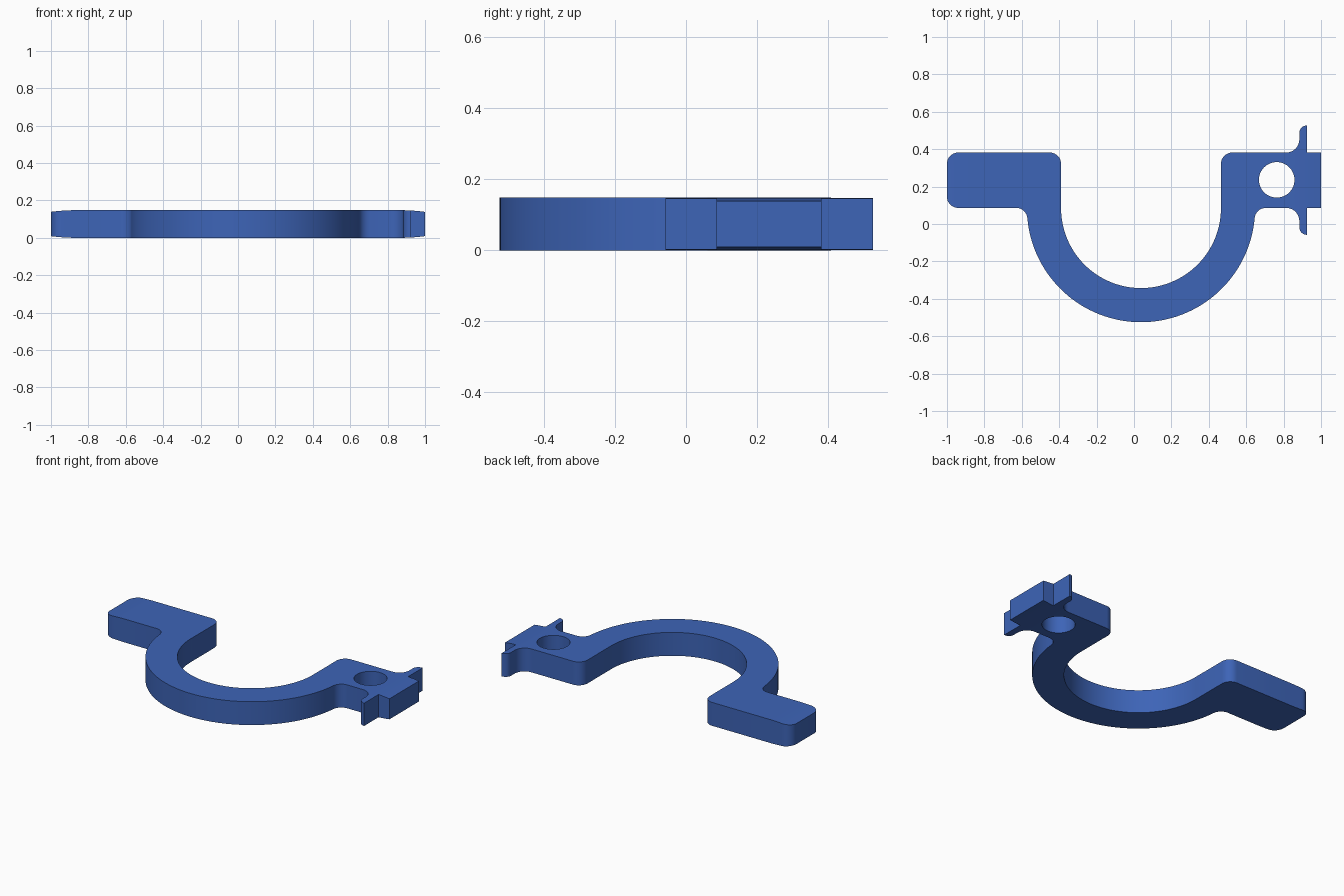
import bpy, bmesh, math
from mathutils import Vector
from mathutils.geometry import delaunay_2d_cdt

if "Cube" in bpy.data.objects:
    bpy.data.objects.remove(bpy.data.objects["Cube"])

HEIGHT = 0.148
CX, CY, R_IN, R_OUT = 0.0375, 0.085, 0.4275, 0.61   # half ring
Y0, Y1 = 0.086, 0.382                               # arm edges
FIN = 0.924                                         # flat side of the fins
HOLE = Vector((0.763, 0.236))
HOLE_R = 0.095


def arc(cx, cy, r, a0, a1, n=8):
    return [(cx + r * math.cos(math.radians(a0 + (a1 - a0) * i / n)),
             cy + r * math.sin(math.radians(a0 + (a1 - a0) * i / n)))
            for i in range(n + 1)]


# Fillets joining the ring's outside to the lower edges of the arms
f = 0.06
dy = CY - (Y0 - f)
tilt = math.degrees(math.asin(dy / (R_OUT + f)))
dx = math.sqrt((R_OUT + f) ** 2 - dy ** 2)

outline = (
    arc(-0.94, Y0 + f, f, 180, 270)                         # left arm lower corner
    + arc(CX - dx, Y0 - f, f, 90, tilt)                     # left fillet
    + arc(CX, CY, R_OUT, 180 + tilt, 360 - tilt, 64)[1:-1]  # outer ring
    + arc(CX + dx, Y0 - f, f, 180 - tilt, 90)               # right fillet
    + arc(FIN - 0.11, Y0 - 0.07, 0.07, 90, 0)               # lower fin
    + arc(FIN, -0.018, 0.04, 180, 270)
    + [(FIN, Y0), (1, Y0), (1, Y1), (FIN, Y1)]              # square end tab
    + arc(FIN, 0.487, 0.04, 90, 180)                        # upper fin
    + arc(FIN - 0.11, Y1 + 0.07, 0.07, 0, -90)
    + arc(0.525, Y1 - f, f, 90, 180)                        # right arm inner corner
    + arc(CX, CY, R_IN, 0, -180, 64)                        # inner ring
    + arc(-0.45, Y1 - f, f, 0, 90)                          # left arm inner corner
    + arc(-0.94, Y1 - f, f, 90, 180)                        # left arm upper corner
)
hole = arc(HOLE.x, HOLE.y, HOLE_R, 0, 360, 48)[:-1]

# Triangulate inside the outline, leaving out the bolt hole
n, m = len(outline), len(hole)
edges = [(i, (i + 1) % n) for i in range(n)] + [(n + i, n + (i + 1) % m) for i in range(m)]
points, _, tris, *_ = delaunay_2d_cdt([Vector(p) for p in outline + hole], edges, [], 1, 1e-6)

bm = bmesh.new()
verts = [bm.verts.new((p.x, p.y, 0)) for p in points]
for tri in tris:
    middle = sum((points[i] for i in tri), Vector((0, 0))) / len(tri)
    if (middle - HOLE).length > HOLE_R * 0.999:
        bm.faces.new([verts[i] for i in tri])

# Raise the flat shape to its full thickness
res = bmesh.ops.extrude_face_region(bm, geom=bm.faces[:])
bmesh.ops.translate(bm, vec=(0, 0, HEIGHT),
                    verts=[v for v in res["geom"] if isinstance(v, bmesh.types.BMVert)])

# Slightly thin both ends of the arms in a gentle curve
for x in (0.86, 0.89, 0.92, 0.945, 0.97):
    for s in (-1, 1):
        bmesh.ops.bisect_plane(bm, geom=bm.verts[:] + bm.edges[:] + bm.faces[:], dist=1e-5,
                               plane_co=Vector((s * x, 0, 0)), plane_no=Vector((1, 0, 0)))
for v in bm.verts:
    t = max(0, abs(v.co.x) - 0.86) / 0.14
    v.co.z += (0.009 if v.co.z < HEIGHT / 2 else -0.009) * t * t
bmesh.ops.recalc_face_normals(bm, faces=bm.faces[:])

mesh = bpy.data.meshes.new("clamp_bracket")
bm.to_mesh(mesh)
bm.free()
obj = bpy.data.objects.new("clamp_bracket", mesh)
bpy.context.collection.objects.link(obj)

blue = bpy.data.materials.new("blue")
blue.diffuse_color = (0.047, 0.128, 0.475, 1)
blue.use_nodes = True
blue.node_tree.nodes["Principled BSDF"].inputs["Base Color"].default_value = blue.diffuse_color
mesh.materials.append(blue)

bpy.context.view_layer.objects.active = obj
obj.select_set(True)
bpy.ops.object.shade_smooth_by_angle(angle=math.radians(30))
